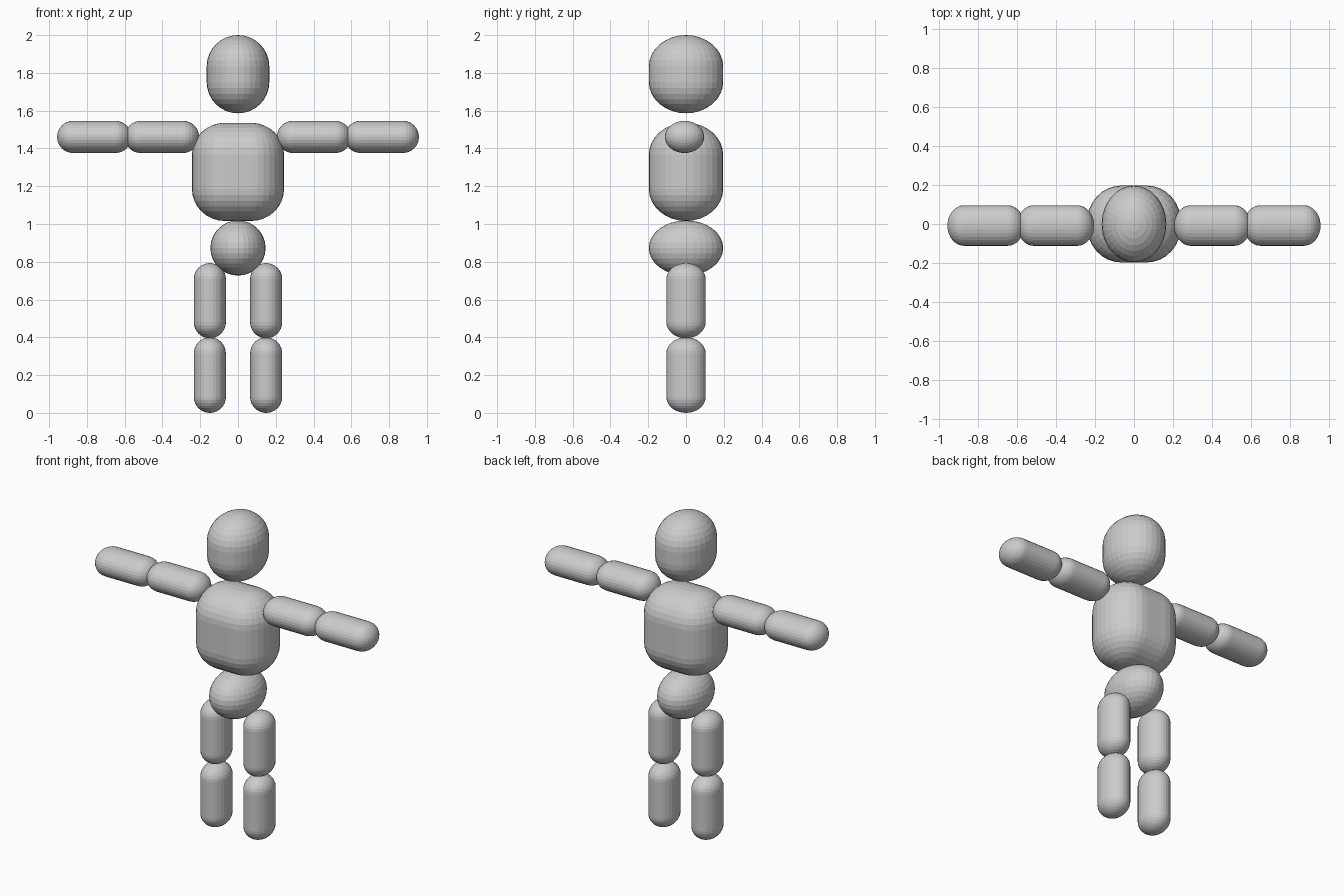
import bpy, bmesh
from math import sin, cos, pi
from mathutils import Matrix, Vector

if "Cube" in bpy.data.objects:
    bpy.data.objects.remove(bpy.data.objects["Cube"])


def pill(name, center, radii, stretch=0.0, spread=0.0, along_x=False, segs=32, rings=16):
    """Ellipsoid split at its equator (stretch) and side plane (spread), with straight walls between."""
    # Each profile step is (angle, shift); split angles appear twice
    lats = []
    for i in range(rings + 1):
        a = -pi / 2 + pi * i / rings
        if i == rings // 2 and stretch:
            lats += [(a, -stretch), (a, stretch)]
        else:
            lats.append((a, -stretch if i < rings / 2 else stretch))
    lons = []
    for j in range(segs):
        a = 2 * pi * j / segs
        if j in (segs // 4, 3 * segs // 4) and spread:
            s = spread if j == segs // 4 else -spread
            lons += [(a, s), (a, -s)]
        else:
            lons.append((a, spread if cos(a) > 0 else -spread))

    bm = bmesh.new()
    rx, ry, rz = radii
    grid = [[bm.verts.new((rx * cos(la) * cos(lo) + dx,
                           ry * cos(la) * sin(lo),
                           rz * sin(la) + dz)) for lo, dx in lons] for la, dz in lats]
    n = len(lons)
    for a, b in zip(grid, grid[1:]):
        for j in range(n):
            k = (j + 1) % n
            bm.faces.new((a[j], a[k], b[k], b[j]))
    bmesh.ops.remove_doubles(bm, verts=bm.verts, dist=1e-5)
    if along_x:
        bmesh.ops.rotate(bm, verts=bm.verts, matrix=Matrix.Rotation(pi / 2, 3, 'Y'))
    bmesh.ops.translate(bm, verts=bm.verts, vec=Vector((0, 0, 0)) + Vector((0, 0, 0)))
    bmesh.ops.recalc_face_normals(bm, faces=bm.faces)
    mesh = bpy.data.meshes.new(name)
    bm.to_mesh(mesh)
    bm.free()
    obj = bpy.data.objects.new(name, mesh)
    obj.location = center
    bpy.context.collection.objects.link(obj)
    return obj


# Head, chest and pelvis
pill("head", (0, 0, 1.793), (0.166, 0.197, 0.166), stretch=0.041)
pill("chest", (0, 0, 1.276), (0.175, 0.197, 0.17), stretch=0.09, spread=0.069)
pill("pelvis", (0, 0, 0.873), (0.146, 0.197, 0.146))

# Limbs: the same capsule in two segments per arm and leg
limb = (0.085, 0.104, 0.085)
for side, s in (("left", 1), ("right", -1)):
    pill(side + "_upper_arm", (s * 0.403, -0.008, 1.461), limb, stretch=0.112, along_x=True)
    pill(side + "_forearm", (s * 0.761, -0.008, 1.461), limb, stretch=0.112, along_x=True)
    pill(side + "_thigh", (s * 0.149, 0, 0.594), limb, stretch=0.114)
    pill(side + "_shin", (s * 0.149, 0, 0.2), limb, stretch=0.115)
